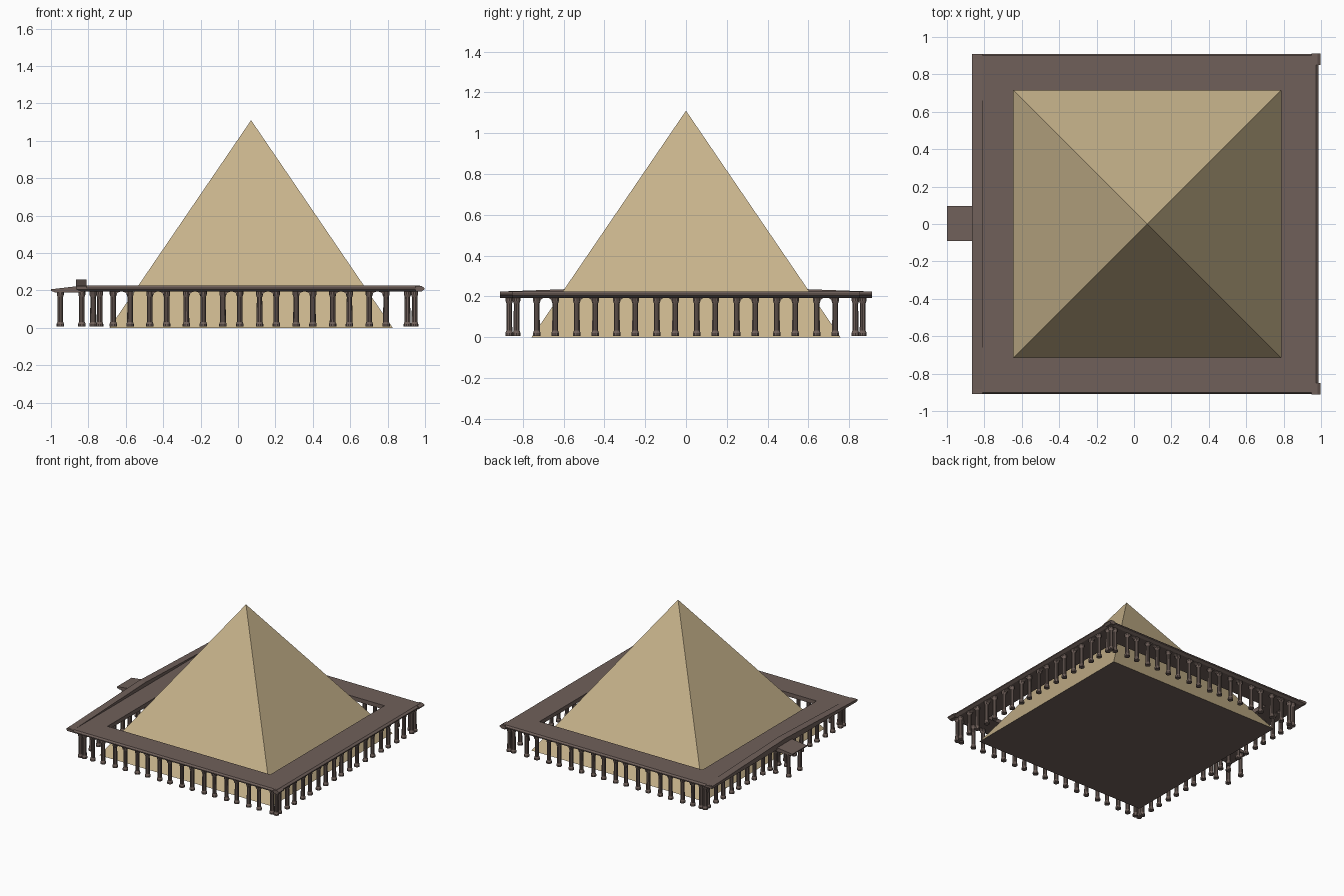
import bpy, bmesh, math

if "Cube" in bpy.data.objects:
    bpy.data.objects.remove(bpy.data.objects["Cube"])


def material(name, rgb):
    m = bpy.data.materials.new(name)
    m.diffuse_color = (*rgb, 1)
    m.use_nodes = True
    m.node_tree.nodes["Principled BSDF"].inputs["Base Color"].default_value = m.diffuse_color
    return m


SAND = material("sandstone", (0.57, 0.45, 0.26))
BROWN = material("brown_stone", (0.16, 0.117, 0.102))


def finish(name, bm, *mats):
    bmesh.ops.recalc_face_normals(bm, faces=bm.faces)
    me = bpy.data.meshes.new(name)
    bm.to_mesh(me)
    bm.free()
    for m in mats:
        me.materials.append(m)
    ob = bpy.data.objects.new(name, me)
    bpy.context.collection.objects.link(ob)
    return ob


def prism(bm, outline, place, d0, d1):
    """Extrude a 2D outline from depth d0 to d1; place maps (u, v, d) to xyz."""
    a = [bm.verts.new(place(u, v, d0)) for u, v in outline]
    b = [bm.verts.new(place(u, v, d1)) for u, v in outline]
    n = len(a)
    bm.faces.new(a)
    bm.faces.new(b[::-1])
    for i in range(n):
        j = (i + 1) % n
        bm.faces.new((a[i], b[i], b[j], a[j]))


# Pyramid with a dark underside
CX = 0.07
bm = bmesh.new()
base = [bm.verts.new((CX + sx * 0.757, sy * 0.757, 0))
        for sx, sy in ((-1, -1), (1, -1), (1, 1), (-1, 1))]
apex = bm.verts.new((CX, 0, 1.11))
bm.faces.new(base[::-1]).material_index = 1
for i in range(4):
    bm.faces.new((base[i], base[(i + 1) % 4], apex))
finish("pyramid", bm, SAND, BROWN)

# Roof ring: rectangular loops (x0, x1, half depth, z) joined all the way round
loops = [(-0.645, 0.785, 0.715, 0.193), (-0.645, 0.785, 0.715, 0.225),
         (-0.855, 0.972, 0.900, 0.225), (-0.865, 0.987, 0.910, 0.213),
         (-0.865, 0.987, 0.910, 0.205), (-0.835, 0.965, 0.888, 0.193)]
bm = bmesh.new()
rings = [[bm.verts.new(p) for p in ((x0, -y, z), (x1, -y, z), (x1, y, z), (x0, y, z))]
         for x0, x1, y, z in loops]
for k, r in enumerate(rings):
    s = rings[(k + 1) % len(rings)]
    for i in range(4):
        j = (i + 1) % 4
        bm.faces.new((r[i], r[j], s[j], s[i]))
finish("colonnade_roof", bm, BROWN)

# Small projecting cornice corners on the right side
bm = bmesh.new()
for s in (-1, 1):
    prism(bm, [(0.95, 0.193), (0.98, 0.193), (0.997, 0.206), (0.997, 0.213), (0.98, 0.224), (0.95, 0.224)],
          lambda u, v, d: (u, d, v), s * 0.85, s * 0.912)
finish("cornice_corners", bm, BROWN)

# Low gable over the left side
bm = bmesh.new()
prism(bm, [(-0.91, 0.21), (0.91, 0.21), (0.91, 0.224), (0, 0.257), (-0.91, 0.224)],
      lambda u, v, d: (d, u, v), -0.867, -0.81)
finish("gable", bm, BROWN)

# Sloping porch roof on the left
bm = bmesh.new()
prism(bm, [(-1, 0.198), (-0.98, 0.19), (-0.82, 0.19), (-0.82, 0.226), (-0.865, 0.222), (-1, 0.206)],
      lambda u, v, d: (u, d, v), -0.09, 0.095)
finish("porch_roof", bm, BROWN)

# Column positions: pairs under arches, with clusters at the corners
XL, XR, YR = -0.775, 0.944, 0.866
arch_x = [-0.622 + 0.1955 * k for k in range(8)]
arch_y = [-0.686 + 0.196 * k for k in range(8)]
HALF = 0.045
spots = []
for s in (-1, 1):
    spots += [(c + h, s * YR) for c in arch_x for h in (-HALF, HALF)]
    spots += [(XL, s * YR), (XL + 0.035, s * YR), (XL, s * 0.83)]
    spots += [(XR, s * YR), (XR - 0.038, s * YR), (XR, s * 0.83)]
    spots += [(-0.95, s * 0.07), (-0.835, s * 0.07)]
for x in (XL, XR):
    spots += [(x, c + h) for c in arch_y for h in (-HALF, HALF)]

# Columns: turned profile of base, shaft and capital
profile = [(0.020, 0.006), (0.020, 0.020), (0.0155, 0.032), (0.0145, 0.165),
           (0.019, 0.178), (0.019, 0.194)]
SIDES = 10
bm = bmesh.new()
for x, y in spots:
    rs = [[bm.verts.new((x + r * math.cos(2 * math.pi * i / SIDES),
                         y + r * math.sin(2 * math.pi * i / SIDES), z))
           for i in range(SIDES)] for r, z in profile]
    bm.faces.new(rs[0][::-1])
    bm.faces.new(rs[-1])
    for a, b in zip(rs, rs[1:]):
        for i in range(SIDES):
            j = (i + 1) % SIDES
            bm.faces.new((a[i], a[j], b[j], b[i]))
finish("columns", bm, BROWN)

# Arches spanning each column pair
def arch_outline(c):
    pts = [(c + HALF, 0.17), (c + HALF, 0.2), (c - HALF, 0.2), (c - HALF, 0.17)]
    for i in range(9):
        t = math.pi * (1 - i / 8)
        pts.append((c + 0.031 * math.cos(t), 0.17 + 0.024 * math.sin(t)))
    return pts


bm = bmesh.new()
T = 0.014
for s in (-YR, YR):
    for c in arch_x:
        prism(bm, arch_outline(c), lambda u, v, d: (u, d, v), s - T, s + T)
for x in (XL, XR):
    for c in arch_y:
        prism(bm, arch_outline(c), lambda u, v, d: (d, u, v), x - T, x + T)
finish("arches", bm, BROWN)
